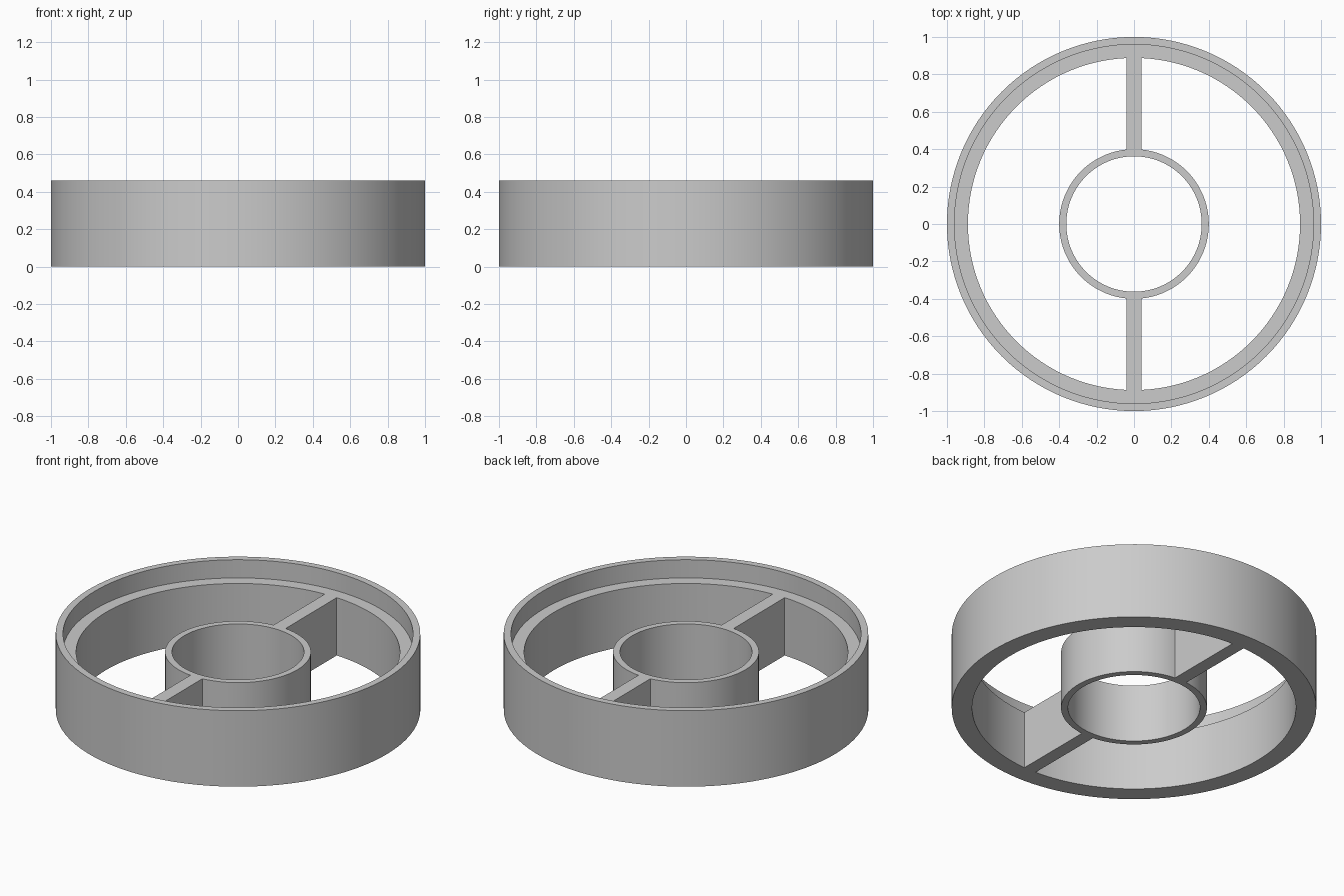
import bpy
import bmesh
import math
from mathutils import Matrix

cube = bpy.data.objects.get("Cube")
if cube:
    bpy.data.objects.remove(cube, do_unlink=True)

HEIGHT, LEDGE = 0.46, 0.35
OUTER, LIP, INNER = 1.0, 0.96, 0.888
HUB_OUT, HUB_IN = 0.4, 0.362
SPOKE_WIDTH = 0.08
SEGMENTS = 128

grey = bpy.data.materials.new("plain grey")
grey.use_nodes = True
colour = (0.6, 0.6, 0.6, 1)
grey.diffuse_color = colour
grey.node_tree.nodes["Principled BSDF"].inputs["Base Color"].default_value = colour


def finish(name, bm):
    bmesh.ops.recalc_face_normals(bm, faces=bm.faces)
    mesh = bpy.data.meshes.new(name)
    bm.to_mesh(mesh)
    bm.free()
    mesh.materials.append(grey)
    obj = bpy.data.objects.new(name, mesh)
    bpy.context.collection.objects.link(obj)
    return obj


def lathe(name, profile):
    """Revolve a closed (radius, z) profile around the z axis."""
    bm = bmesh.new()
    rings = []
    for i in range(SEGMENTS):
        a = math.tau * i / SEGMENTS
        rings.append([bm.verts.new((r * math.cos(a), r * math.sin(a), z)) for r, z in profile])
    n = len(profile)
    for i, ring in enumerate(rings):
        after = rings[(i + 1) % SEGMENTS]
        for j in range(n):
            k = (j + 1) % n
            bm.faces.new((ring[j], after[j], after[k], ring[k]))
    return finish(name, bm)


def spoke(name, side):
    """Upright web from the hub wall to the rim wall."""
    start, end = (HUB_OUT + HUB_IN) / 2, (INNER + LIP) / 2
    bm = bmesh.new()
    place = Matrix.Translation((0, side * (start + end) / 2, LEDGE / 2))
    size = Matrix.Diagonal((SPOKE_WIDTH, end - start, LEDGE, 1))
    bmesh.ops.create_cube(bm, size=1, matrix=place @ size)
    return finish(name, bm)


# Outer rim with a raised lip around a recessed ledge
wheel = lathe("wheel_frame", [(OUTER, 0), (OUTER, HEIGHT), (LIP, HEIGHT),
                              (LIP, LEDGE), (INNER, LEDGE), (INNER, 0)])

# Central hub tube and the two spokes, fused flush with the ledge
parts = [lathe("hub", [(HUB_OUT, 0), (HUB_OUT, LEDGE), (HUB_IN, LEDGE), (HUB_IN, 0)]),
         spoke("front_spoke", -1), spoke("back_spoke", 1)]

bpy.ops.object.select_all(action="DESELECT")
wheel.select_set(True)
bpy.context.view_layer.objects.active = wheel
for part in parts:
    fuse = wheel.modifiers.new("fuse", "BOOLEAN")
    fuse.operation = "UNION"
    fuse.solver = "EXACT"
    fuse.object = part
    bpy.ops.object.modifier_apply(modifier=fuse.name)
    bpy.data.objects.remove(part, do_unlink=True)

# Smooth round walls, crisp edges
bpy.ops.object.shade_smooth_by_angle(angle=math.radians(30))
